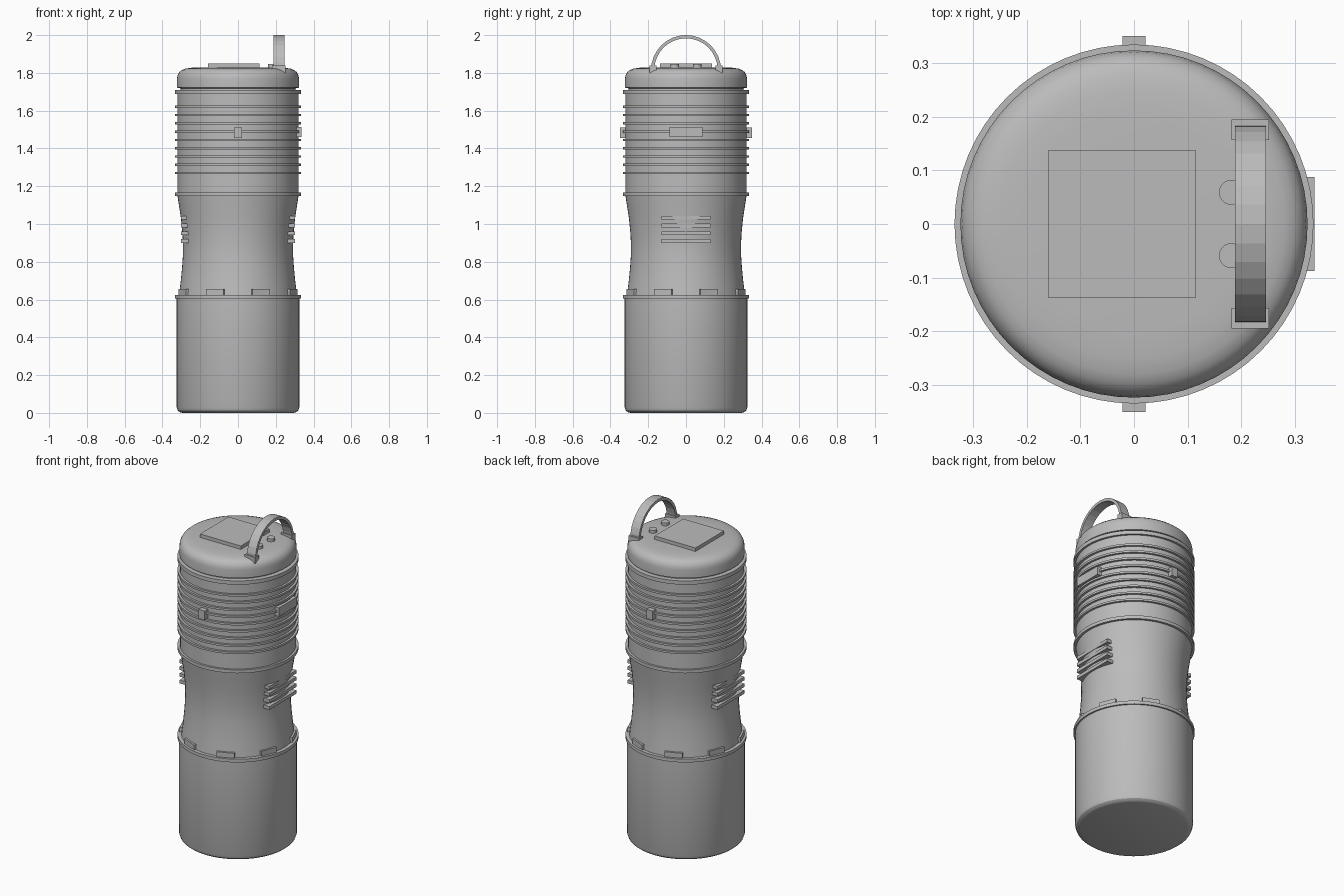
import bpy, bmesh
from math import sin, cos, pi, radians
from mathutils import Matrix, Vector

cube = bpy.data.objects.get("Cube")
if cube:
    bpy.data.objects.remove(cube)

grey = bpy.data.materials.new("plain grey")
grey.use_nodes = True
COLOUR = (0.5, 0.5, 0.5, 1)
grey.diffuse_color = COLOUR
grey.node_tree.nodes["Principled BSDF"].inputs["Base Color"].default_value = COLOUR


def finish(name, bm, smooth=False):
    bmesh.ops.recalc_face_normals(bm, faces=bm.faces)
    mesh = bpy.data.meshes.new(name)
    bm.to_mesh(mesh)
    bm.free()
    mesh.materials.append(grey)
    ob = bpy.data.objects.new(name, mesh)
    bpy.context.collection.objects.link(ob)
    if smooth:
        bpy.ops.object.select_all(action='DESELECT')
        ob.select_set(True)
        bpy.context.view_layer.objects.active = ob
        bpy.ops.object.shade_smooth_by_angle(angle=radians(30))
    return ob


def lathe(name, profile, steps=64, centre=(0, 0)):
    """Spin an (r, z) profile into a closed round solid."""
    bm = bmesh.new()
    rings = [[bm.verts.new((centre[0] + r * cos(2 * pi * i / steps),
                            centre[1] + r * sin(2 * pi * i / steps), z))
              for i in range(steps)] for r, z in profile]
    for a, b in zip(rings, rings[1:]):
        for i in range(steps):
            j = (i + 1) % steps
            bm.faces.new((a[i], a[j], b[j], b[i]))
    bm.faces.new(rings[0][::-1])
    bm.faces.new(rings[-1])
    return finish(name, bm, True)


def ring(name, r, z0, z1):
    return lathe(name, [(r, z0), (r, z1)])


def box(name, low, high, turn=0):
    low, high = Vector(low), Vector(high)
    bm = bmesh.new()
    bmesh.ops.create_cube(bm, size=1, matrix=Matrix.Rotation(turn, 4, 'Z')
                          @ Matrix.Translation((low + high) / 2)
                          @ Matrix.Diagonal((high - low).to_4d()))
    return finish(name, bm)


# Lower cup with a rounded foot
lathe("lower_cup", [(0.295, 0), (0.308, 0.004), (0.319, 0.013), (0.325, 0.03), (0.325, 0.61)])
ring("lower_collar", 0.334, 0.605, 0.625)

# Pinched grip
lathe("waist_grip", [(0.313, 0.62), (0.303, 0.70), (0.296, 0.77), (0.292, 0.83), (0.291, 0.88),
                     (0.294, 0.95), (0.302, 1.03), (0.313, 1.10), (0.321, 1.155)])

# Locking tabs around the lower collar
for k in range(8):
    box(f"lock_tab_{k + 1}", (0.28, -0.05, 0.62), (0.319, 0.05, 0.655), radians(22.5 + 45 * k))

# Side vent bars
for side, s in (("left", 1), ("right", -1)):
    for k in range(4):
        z = 0.91 + 0.041 * k
        xs = sorted((s * 0.255, s * 0.303))
        box(f"{side}_vent_bar_{k + 1}", (xs[0], -0.13, z - 0.01), (xs[1], 0.13, z + 0.01))

# Ribbed upper barrel
ring("upper_barrel", 0.321, 1.155, 1.70)
ring("barrel_lower_collar", 0.334, 1.148, 1.168)
ring("barrel_upper_collar", 0.334, 1.687, 1.71)
for k in range(9):
    z = 1.27 + 0.0438 * k
    ring(f"rib_{k + 1}", 0.334, z - 0.006, z + 0.006)

# Small blocks on the barrel
box("front_block", (-0.021, -0.35, 1.455), (0.021, -0.30, 1.51))
box("back_block", (-0.021, 0.30, 1.455), (0.021, 0.35, 1.51))
box("left_plate", (0.29, -0.087, 1.46), (0.336, 0.087, 1.513))

# Domed cap over a narrow neck groove
lathe("cap", [(0.305, 1.70), (0.305, 1.718), (0.323, 1.722), (0.323, 1.77), (0.320, 1.787),
              (0.312, 1.803), (0.298, 1.815), (0.28, 1.822), (0.25, 1.827), (0.20, 1.829)])

# Display panel and buttons
box("display_panel", (-0.16, -0.137, 1.82), (0.115, 0.137, 1.85))
for s in (-1, 1):
    lathe(f"button_{'front' if s < 0 else 'back'}", [(0.023, 1.82), (0.023, 1.846)], 24, (0.181, s * 0.059))

# Arched carry handle with feet
bm = bmesh.new()
loops = []
for i in range(17):
    a = pi * i / 16
    loops.append([bm.verts.new((x, r * cos(a), 1.815 + r * sin(a)))
                  for x, r in ((0.188, 0.168), (0.246, 0.168), (0.246, 0.185), (0.188, 0.185))])
for a, b in zip(loops, loops[1:]):
    for i in range(4):
        j = (i + 1) % 4
        bm.faces.new((a[i], a[j], b[j], b[i]))
bm.faces.new(loops[0])
bm.faces.new(loops[-1])
finish("carry_handle", bm)
box("handle_foot_front", (0.181, -0.194, 1.80), (0.251, -0.156, 1.838))
box("handle_foot_back", (0.181, 0.156, 1.80), (0.251, 0.194, 1.838))
